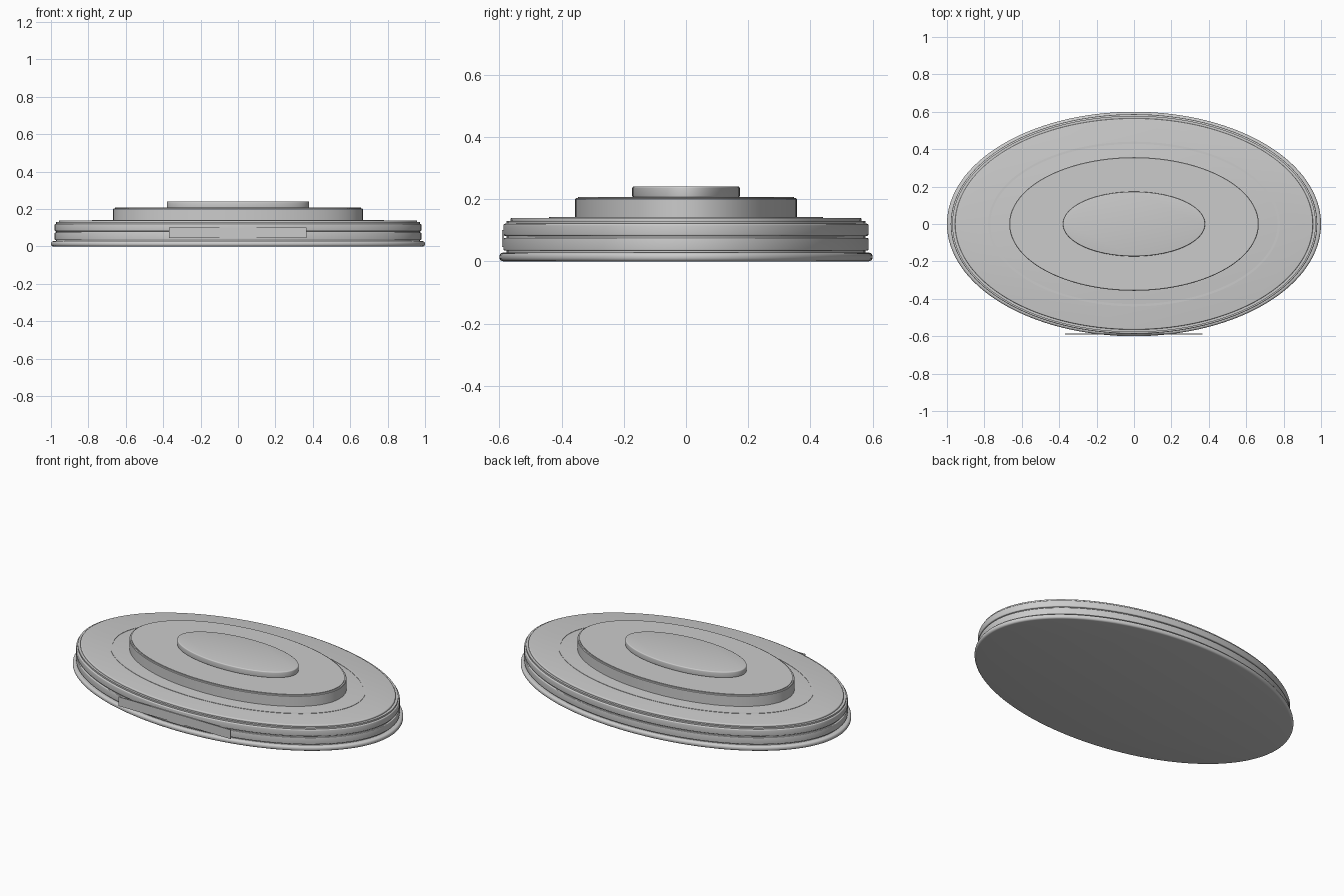
import bpy, bmesh, math

SEGMENTS = 128

cube = bpy.data.objects.get("Cube")
if cube:
    bpy.data.objects.remove(cube)

grey = bpy.data.materials.new("plain_grey")
grey.use_nodes = True
grey.diffuse_color = (0.6, 0.6, 0.6, 1)
grey.node_tree.nodes["Principled BSDF"].inputs["Base Color"].default_value = (0.6, 0.6, 0.6, 1)


def finish(name, bm):
    bmesh.ops.recalc_face_normals(bm, faces=bm.faces)
    mesh = bpy.data.meshes.new(name)
    bm.to_mesh(mesh)
    bm.free()
    mesh.materials.append(grey)
    obj = bpy.data.objects.new(name, mesh)
    bpy.context.collection.objects.link(obj)
    bpy.ops.object.select_all(action="DESELECT")
    obj.select_set(True)
    bpy.context.view_layer.objects.active = obj
    bpy.ops.object.shade_smooth_by_angle(angle=math.radians(35))
    return obj


def oval(name, half_x, half_y, profile, ring=False):
    """Sweep (inset, z) points round an ellipse; cap the ends or close a ring."""
    bm = bmesh.new()
    loops = []
    for inset, z in profile:
        loop = []
        for i in range(SEGMENTS):
            a = math.tau * i / SEGMENTS
            loop.append(bm.verts.new(((half_x - inset) * math.cos(a),
                                      (half_y - inset) * math.sin(a), z)))
        loops.append(loop)
    pairs = list(zip(loops, loops[1:]))
    if ring:
        pairs.append((loops[-1], loops[0]))
    else:
        bm.faces.new(loops[0])
        bm.faces.new(loops[-1])
    for low, high in pairs:
        for i in range(SEGMENTS):
            j = (i + 1) % SEGMENTS
            bm.faces.new((low[i], low[j], high[j], high[i]))
    return finish(name, bm)


def rounded(z0, z1, r, steps=4):
    """Profile of a slab whose lower and upper edges are rounded by r."""
    arc = [math.pi / 2 * i / steps for i in range(steps + 1)]
    low = [(r - r * math.sin(a), z0 + r - r * math.cos(a)) for a in arc]
    high = [(r - r * math.cos(a), z1 - r + r * math.sin(a)) for a in arc]
    return low + high


# Foot, two stacked body bands with a groove between, and the deck step
oval("foot_lip", 1.0, 0.6, rounded(0, 0.028, 0.012))
oval("foot_neck", 0.972, 0.578, [(0, 0.02), (0, 0.13)])
oval("lower_band", 0.98, 0.587, rounded(0.034, 0.075, 0.004))
oval("upper_band", 0.98, 0.587, rounded(0.081, 0.121, 0.006))
oval("deck", 0.957, 0.565, rounded(0.115, 0.14, 0.006))

# Slim raised trim on the deck
oval("deck_trim", 0.78, 0.44,
     [(0, 0.138), (0, 0.142), (0.012, 0.142), (0.012, 0.138)], ring=True)

# Middle and top tiers
oval("middle_tier", 0.667, 0.357, [(0, 0.135), (0, 0.2), (0.003, 0.203),
                                   (0.01, 0.203), (0.01, 0.207)])
oval("top_tier", 0.38, 0.173, rounded(0.205, 0.241, 0.006))

# Flat blank name plate on the front
bm = bmesh.new()
bmesh.ops.create_cube(bm, size=1)
bmesh.ops.scale(bm, vec=(0.735, 0.006, 0.054), verts=bm.verts)
bmesh.ops.translate(bm, vec=(-0.002, -0.589, 0.073), verts=bm.verts)
finish("front_plate", bm)
